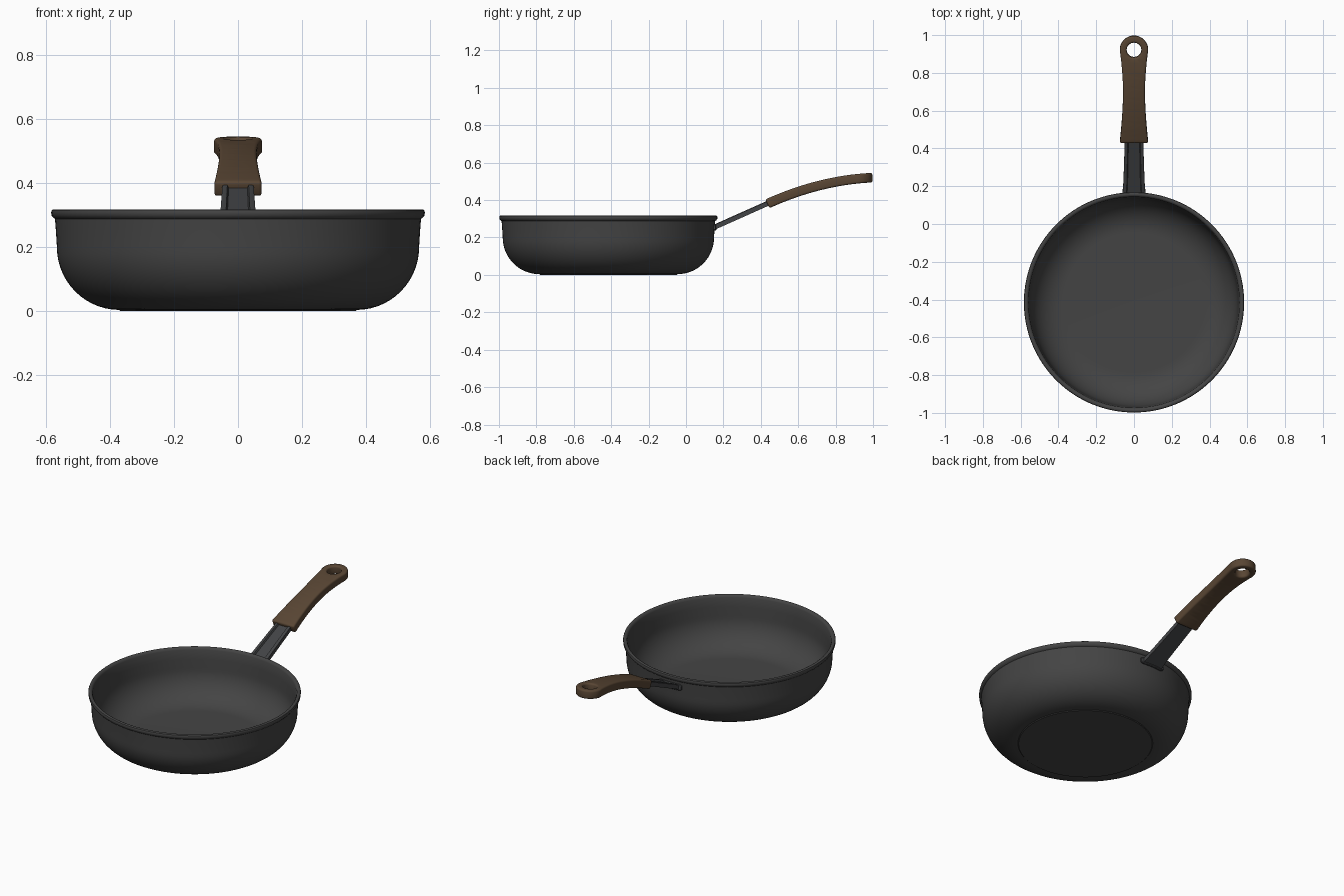
import bpy, bmesh, math
from mathutils import Vector

if "Cube" in bpy.data.objects:
    bpy.data.objects.remove(bpy.data.objects["Cube"])

CY, TAU = -0.415, 2 * math.pi


def material(name, rgb):
    m = bpy.data.materials.new(name)
    m.diffuse_color = (*rgb, 1)
    m.use_nodes = True
    m.node_tree.nodes["Principled BSDF"].inputs["Base Color"].default_value = m.diffuse_color
    return m


IRON = material("dark_iron", (0.058, 0.058, 0.058))
STEEL = material("bracket_steel", (0.055, 0.057, 0.06))
WOOD = material("brown_wood", (0.10, 0.061, 0.034))


def finish(bm, name, mat, angle=35):
    bmesh.ops.recalc_face_normals(bm, faces=bm.faces[:])
    me = bpy.data.meshes.new(name)
    bm.to_mesh(me)
    bm.free()
    me.materials.append(mat)
    me.shade_smooth()
    me.set_sharp_from_angle(angle=math.radians(angle))
    ob = bpy.data.objects.new(name, me)
    bpy.context.collection.objects.link(ob)
    return ob


def loft(sections, name, mat, angle=35):
    """Bridge equal closed sections and cap both ends."""
    bm = bmesh.new()
    rings = [[bm.verts.new(p) for p in s] for s in sections]
    n = len(rings[0])
    for a, b in zip(rings, rings[1:]):
        for i in range(n):
            j = (i + 1) % n
            bm.faces.new((a[i], a[j], b[j], b[i]))
    bm.faces.new(rings[0])
    bm.faces.new(rings[-1])
    return finish(bm, name, mat, angle)


# Pan body: turned profile with rounded wall and rolled rim
def arc(a, b, cz, steps=14):
    return [(0.37 + a * math.sin(t), cz - b * math.cos(t))
            for t in (math.pi / 2 * i / steps for i in range(steps + 1))]


outer = [(0.366, 0.0)] + arc(0.195, 0.196, 0.2)
rim = [(0.568, 0.25), (0.571, 0.288), (0.577, 0.292), (0.582, 0.299), (0.583, 0.309),
       (0.581, 0.315), (0.576, 0.318), (0.569, 0.318), (0.563, 0.315), (0.558, 0.305), (0.554, 0.25)]
inner = arc(0.18, 0.178, 0.2)[::-1]
bm = bmesh.new()
SEG = 128
rings = [[bm.verts.new((r * math.cos(TAU * i / SEG), CY + r * math.sin(TAU * i / SEG), z))
          for i in range(SEG)] for r, z in outer + rim + inner]
for a, b in zip(rings, rings[1:]):
    for i in range(SEG):
        j = (i + 1) % SEG
        bm.faces.new((a[i], a[j], b[j], b[i]))
bm.faces.new(rings[0])
bm.faces.new(rings[-1])
finish(bm, "pan_body", IRON, 40)

# Bracket: sloped bar with raised side rails
SLOPE = math.atan2(0.125, 0.285)


def bracket_section(y, z, w):
    prof = [(-1, -.012), (1, -.012), (1, .012), (.9, .015), (.68, .015), (.6, .005),
            (-.6, .005), (-.68, .015), (-.9, .015), (-1, .012)]
    return [(x * w, y - t * math.sin(SLOPE), z + t * math.cos(SLOPE)) for x, t in prof]


loft([bracket_section(0.148, 0.252, 0.064), bracket_section(0.175, 0.264, 0.060),
      bracket_section(0.22, 0.284, 0.056), bracket_section(0.46, 0.391, 0.048)],
     "handle_bracket", STEEL, 30)

# Mounting pad that follows the pan wall
pad = []
for i in range(-6, 7):
    t = i / 6 * 0.135
    h = 0.018 if abs(i) < 6 else 0.012
    pad.append([(r * math.sin(t), CY + r * math.cos(t), 0.254 + z)
                for r, z in ((0.56, -h), (0.574, -h), (0.578, -h + .004),
                             (0.578, h - .004), (0.574, h), (0.56, h))])
loft(pad, "mounting_pad", STEEL)

# Grip: flat outline with hanging hole, bevelled, sliced, then bent along an arc
END, R, START = 0.922, 0.075, 0.435


def half_width(y):
    u = (y - START) / (END - START)
    return 0.058 + 0.017 * abs(2 * u - 1.1) ** 1.8 / (1.1 ** 1.8 if u < .55 else 0.9 ** 1.8)


side = [(half_width(y), y) for y in (START + (END - START) * i / 16 for i in range(16))]
tip = [(R * math.cos(math.pi * i / 28), END + R * math.sin(math.pi * i / 28)) for i in range(29)]
outline = side + tip + [(-x, y) for x, y in reversed(side)]
hole = [(0.039 * math.cos(TAU * i / 32), END + 0.039 * math.sin(TAU * i / 32)) for i in range(32)]
bm = bmesh.new()
T = 0.0255
edges = []
for loop in (outline, hole):
    vs = [bm.verts.new((x, y, -T)) for x, y in loop]
    edges += [bm.edges.new((vs[i], vs[(i + 1) % len(vs)])) for i in range(len(vs))]
bmesh.ops.triangle_fill(bm, edges=edges, use_beauty=True, use_dissolve=False)
geo = bmesh.ops.extrude_face_region(bm, geom=bm.faces[:], use_keep_orig=True)
bmesh.ops.translate(bm, vec=(0, 0, 2 * T),
                    verts=[g for g in geo["geom"] if isinstance(g, bmesh.types.BMVert)])
bmesh.ops.recalc_face_normals(bm, faces=bm.faces[:])
sharp = [e for e in bm.edges if len(e.link_faces) == 2 and e.calc_face_angle() > 1]
bmesh.ops.bevel(bm, geom=sharp, offset=0.010, segments=3, profile=0.5, affect='EDGES')
for i in range(1, 28):
    bmesh.ops.bisect_plane(bm, geom=bm.verts[:] + bm.edges[:] + bm.faces[:],
                           plane_co=Vector((0, START + 0.02 * i, 0)), plane_no=(0, 1, 0))
for v in bm.verts:
    u = (v.co.y - START) / 0.565
    a = math.atan((0.255 - 0.23 * u) / 0.565)
    t = v.co.z
    v.co.y -= t * math.sin(a)
    v.co.z = 0.38 + 0.255 * u - 0.115 * u * u + t * math.cos(a)
finish(bm, "handle_grip", WOOD, 40)
